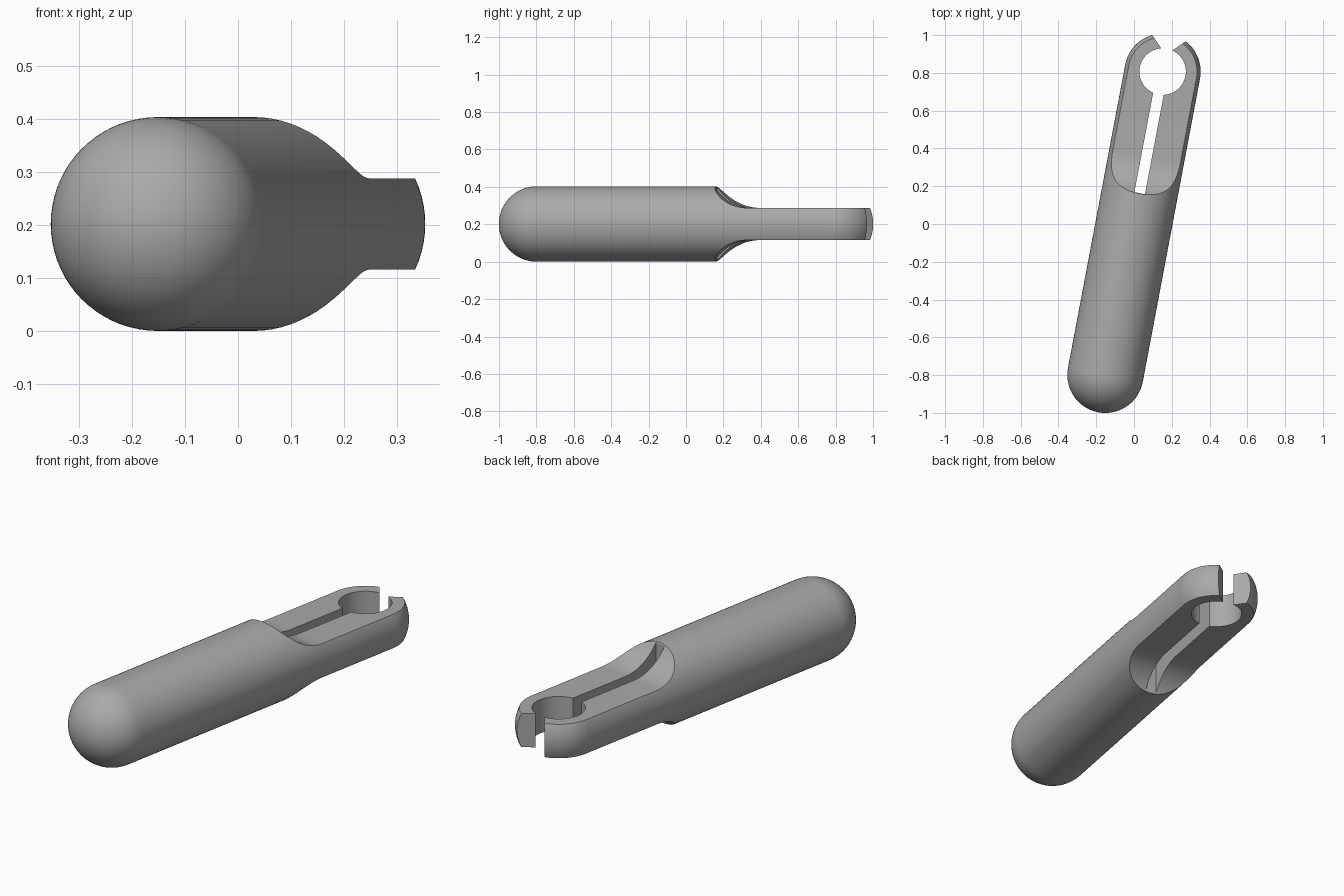
import bpy, bmesh
from math import sin, cos, pi, radians
from mathutils import Matrix, Vector

cube = bpy.data.objects.get("Cube")
if cube:
    bpy.data.objects.remove(cube)

R = 0.2015            # body radius
HALF = 0.817          # half distance between the round end centres
FLAT = 0.0862         # half thickness of the clip jaws
SCOOP = 0.2365        # radius of the scooped shoulder
SCOOP_Y = 0.362       # where the scoop meets the flat
SLOT_Y = 0.162        # closed end of the slot
SLOT = 0.0285         # half width of the slot
HOLE = 0.123


def make_object(name, bm):
    bmesh.ops.recalc_face_normals(bm, faces=bm.faces)
    mesh = bpy.data.meshes.new(name)
    bm.to_mesh(mesh)
    bm.free()
    obj = bpy.data.objects.new(name, mesh)
    bpy.context.collection.objects.link(obj)
    return obj


def prism(name, points, depth):
    """Extrude a closed 3D outline symmetrically along the depth vector."""
    bm = bmesh.new()
    depth = Vector(depth)
    face = bm.faces.new([bm.verts.new(Vector(p) - depth) for p in points])
    new = bmesh.ops.extrude_face_region(bm, geom=[face])["geom"]
    verts = [g for g in new if isinstance(g, bmesh.types.BMVert)]
    bmesh.ops.translate(bm, verts=verts, vec=depth * 2)
    return make_object(name, bm)


# Round-ended body, lathed about the y axis
bm = bmesh.new()
N = 20
arc = [i * pi / 2 / N for i in range(N + 1)]
profile = [(R * sin(a), -HALF - R * cos(a)) for a in arc]
profile += [(x, -y) for x, y in reversed(profile)]
verts = [bm.verts.new((x, y, 0)) for x, y in profile]
edges = [bm.edges.new(pair) for pair in zip(verts, verts[1:])]
bmesh.ops.spin(bm, geom=verts + edges, cent=(0, 0, 0), axis=(0, 1, 0),
               angle=2 * pi, steps=72, use_duplicate=False)
bmesh.ops.remove_doubles(bm, verts=bm.verts, dist=0.0001)
body = make_object("clip_handle", bm)

# Scoops above and below the jaws
cutters = []
for side, label in ((1, "upper"), (-1, "lower")):
    outline = [(0, SCOOP_Y - SCOOP * sin(a), side * (FLAT + SCOOP * (1 - cos(a))))
               for a in arc]
    outline += [(0, SCOOP_Y - SCOOP, side * 0.5), (0, 1.3, side * 0.5), (0, 1.3, side * FLAT)]
    cutters.append(prism(label + "_scoop_cutter", outline, (0.4, 0, 0)))

# Slot, round hole and flared mouth
up = (0, 0, 0.5)
cutters.append(prism("slot_cutter", [(-SLOT, SLOT_Y, 0), (SLOT, SLOT_Y, 0),
                                     (SLOT, HALF, 0), (-SLOT, HALF, 0)], up))
cutters.append(prism("hole_cutter", [(HOLE * cos(i * pi / 32), HALF + HOLE * sin(i * pi / 32), 0)
                                     for i in range(64)], up))
apex = HALF + 0.09
cutters.append(prism("mouth_cutter", [(0, apex, 0), (0.3, apex + 0.3, 0),
                                      (-0.3, apex + 0.3, 0)], up))

for cutter in cutters:
    cutter.hide_render = True
    mod = body.modifiers.new(cutter.name, 'BOOLEAN')
    mod.operation = 'DIFFERENCE'
    mod.solver = 'EXACT'
    mod.object = cutter

# Bake the cuts, then drop the cutters
bpy.context.view_layer.update()
graph = bpy.context.evaluated_depsgraph_get()
result = bpy.data.meshes.new_from_object(body.evaluated_get(graph))
body.modifiers.clear()
body.data = result
for cutter in cutters:
    bpy.data.objects.remove(cutter)

# Place the handle, turned slightly about the vertical
body.data.transform(Matrix.Translation((0, 0.004, R)) @ Matrix.Rotation(radians(-10.69), 4, 'Z'))

# Grey finish
mat = bpy.data.materials.new("plain_grey")
mat.use_nodes = True
grey = (0.4, 0.4, 0.4, 1)
mat.diffuse_color = grey
mat.node_tree.nodes["Principled BSDF"].inputs["Base Color"].default_value = grey
body.data.materials.clear()
body.data.materials.append(mat)

bpy.ops.object.select_all(action='DESELECT')
body.select_set(True)
bpy.context.view_layer.objects.active = body
bpy.ops.object.shade_smooth_by_angle(angle=radians(30))
